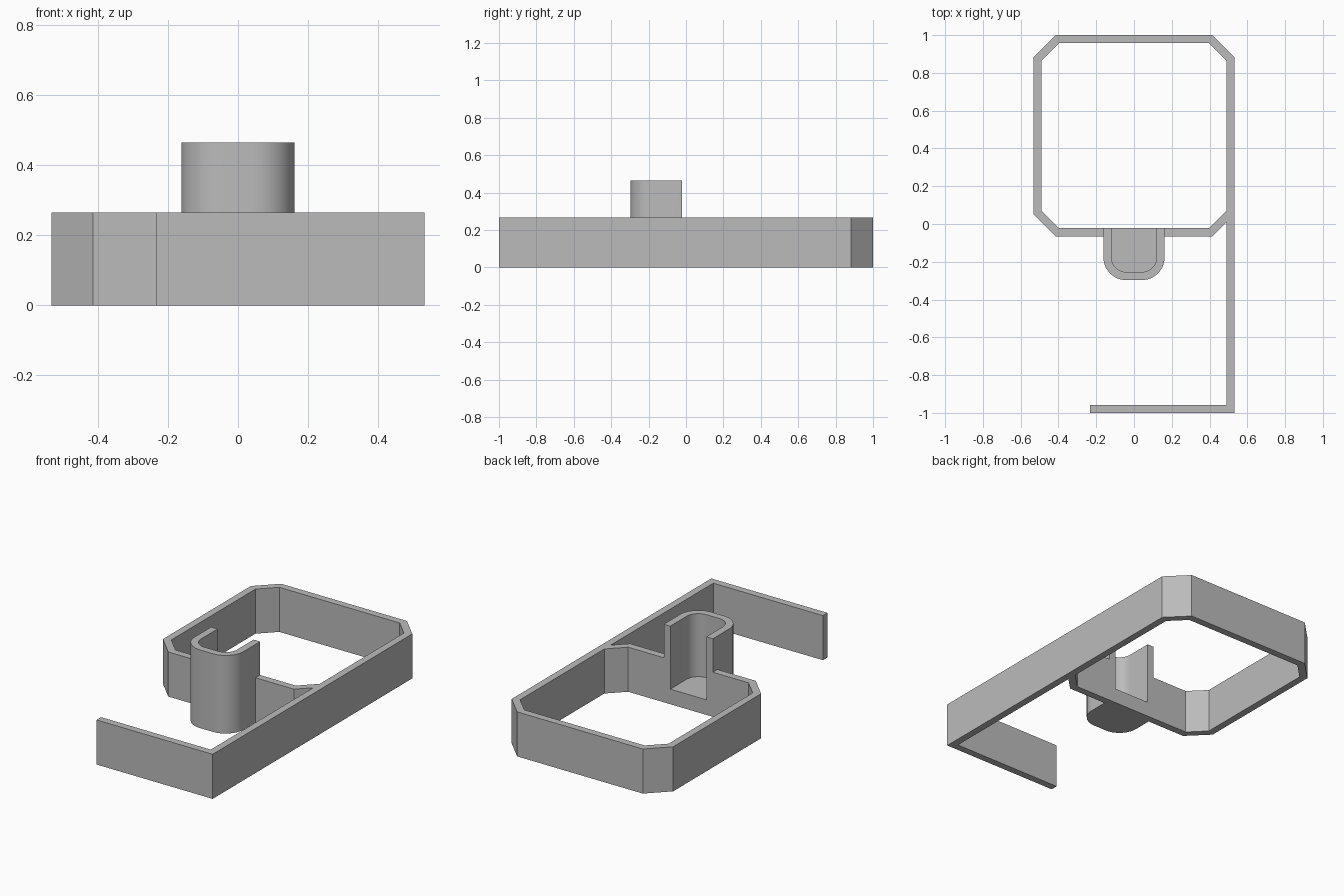
import bpy, bmesh, math

WALL = 0.043          # wall thickness
RAIL_H = 0.266        # height of frame and arm
CUP_H = 0.466         # height of cup
FLOOR = 0.09          # cup floor height
HALF = 0.533          # half width
FRONT, BACK = -0.065, 1.0

default = bpy.data.objects.get("Cube")
if default:
    bpy.data.objects.remove(default)

grey = bpy.data.materials.new("plain grey")
grey.use_nodes = True
colour = (0.5, 0.5, 0.5, 1)
grey.diffuse_color = colour
grey.node_tree.nodes["Principled BSDF"].inputs["Base Color"].default_value = colour


def finish(name, bm):
    bmesh.ops.recalc_face_normals(bm, faces=bm.faces)
    mesh = bpy.data.meshes.new(name)
    bm.to_mesh(mesh)
    bm.free()
    mesh.materials.append(grey)
    obj = bpy.data.objects.new(name, mesh)
    bpy.context.collection.objects.link(obj)
    return obj


def prism(name, outline, z0, z1):
    """Solid block standing on a flat outline."""
    bm = bmesh.new()
    low = [bm.verts.new((x, y, z0)) for x, y in outline]
    high = [bm.verts.new((x, y, z1)) for x, y in outline]
    bm.faces.new(low)
    bm.faces.new(high)
    for i in range(len(outline)):
        j = (i + 1) % len(outline)
        bm.faces.new((low[i], low[j], high[j], high[i]))
    return finish(name, bm)


def octagon(inset):
    """Rectangle with chamfered corners, moved inwards by inset."""
    x, y0, y1 = HALF - inset, FRONT + inset, BACK - inset
    c = 0.118 - inset * (2 - math.sqrt(2))
    return [(x - c, y0), (x, y0 + c), (x, y1 - c), (x - c, y1),
            (c - x, y1), (-x, y1 - c), (-x, y0 + c), (c - x, y0)]


def u_shape(inset, y_back):
    """U outline with rounded front corners."""
    r, cx, cy = 0.12 - inset, 0.042, -0.177
    arc = [math.pi / 2 * i / 12 for i in range(13)]
    right = [(cx + r * math.cos(a), cy - r * math.sin(a)) for a in arc]
    half = [(cx + r, y_back)] + right
    return half + [(-x, y) for x, y in reversed(half)]


# Chamfered frame: hollow ring of flat walls
bm = bmesh.new()
rings = [[bm.verts.new((x, y, z)) for x, y in octagon(inset)]
         for inset, z in ((0, 0), (0, RAIL_H), (WALL, RAIL_H), (WALL, 0))]
for k in range(4):
    a, b = rings[k], rings[(k + 1) % 4]
    for i in range(8):
        j = (i + 1) % 8
        bm.faces.new((a[i], a[j], b[j], b[i]))
frame = finish("frame", bm)

# L-shaped arm running forward from the frame, with its foot turned inwards
inner = HALF - WALL
arm = prism("arm", [(HALF, 0.053), (inner, 0.01), (inner, WALL - 1),
                    (-0.234, WALL - 1), (-0.234, -1), (HALF, -1)], 0, RAIL_H)

# Cup on the front wall, and the bore that hollows and opens it to the back
cup = prism("cup", u_shape(0, FRONT + WALL), 0, CUP_H)
bore = prism("cup_bore", u_shape(WALL, 0.02), FLOOR, CUP_H + 0.1)

# Join the parts into one solid, then cut the bore
for tool, operation in ((cup, 'UNION'), (bore, 'DIFFERENCE'), (arm, 'UNION')):
    mod = frame.modifiers.new(tool.name, 'BOOLEAN')
    mod.object = tool
    mod.operation = operation
    mod.solver = 'EXACT'
bpy.context.view_layer.objects.active = frame
frame.select_set(True)
for mod in list(frame.modifiers):
    bpy.ops.object.modifier_apply(modifier=mod.name)
for tool in (cup, bore, arm):
    bpy.data.objects.remove(tool)
frame.name = "frame_with_cup_and_arm"
bpy.ops.object.shade_smooth_by_angle(angle=math.radians(30))
